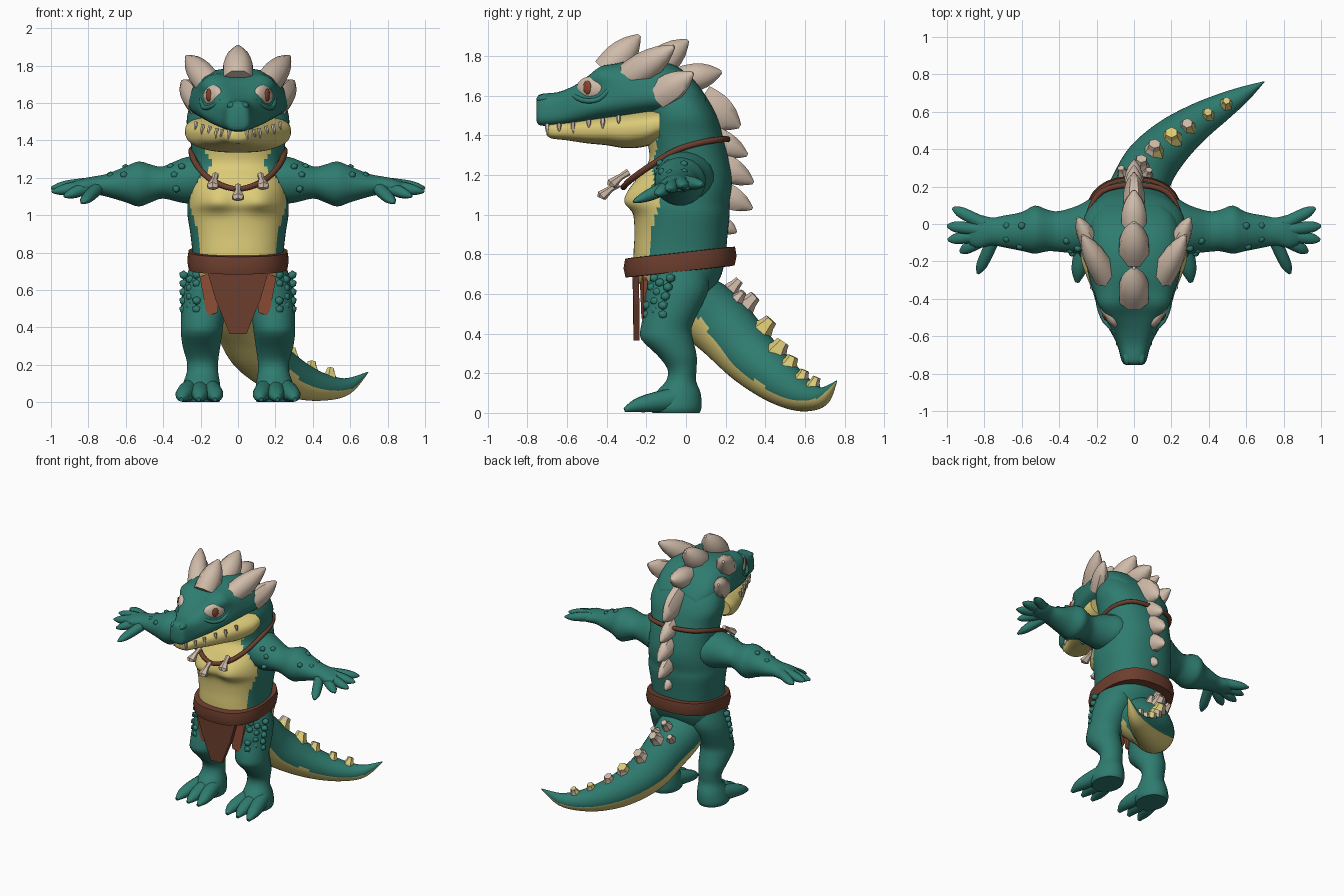
import bpy, bmesh, math
from mathutils import Vector, Matrix

def mat(name, *c):
    m = bpy.data.materials.new(name)
    m.diffuse_color = (*c, 1)
    return m

GREEN = mat("scale green", .028, .2, .16)
YELLOW = mat("belly yellow", .72, .6, .19)
BONE = mat("horn beige", .63, .5, .4)
BELT = mat("dark leather", .15, .048, .027)
CLOTH = mat("light leather", .27, .075, .035)
IRIS = mat("iris brown", .25, .06, .025)
TOOTH = mat("tooth ivory", .72, .62, .52)
Z, Y = (0, 0, 1), (0, 1, 0)

def finish(name, bm, mats, rule=None, mirror=False, smooth=True, warp=None):
    for v in bm.verts if warp else ():
        v.co = warp(v.co)
    bmesh.ops.recalc_face_normals(bm, faces=bm.faces)
    for f in bm.faces:
        if rule and rule(f.calc_center_median(), f.normal):
            f.material_index = 1
    me = bpy.data.meshes.new(name)
    bm.to_mesh(me)
    bm.free()
    ob = bpy.data.objects.new(name, me)
    bpy.context.collection.objects.link(ob)
    for m in mats:
        me.materials.append(m)
    if smooth:
        bpy.ops.object.select_all(action='DESELECT')
        bpy.context.view_layer.objects.active = ob
        ob.select_set(True)
        bpy.ops.object.shade_smooth_by_angle(angle=math.radians(50))
    if mirror:
        ob.modifiers.new("mirror", 'MIRROR')
    return ob

def spline(p, sub, closed=False):
    """Catmull-Rom refinement of a list of tuples."""
    out, n = [], len(p)
    for i in range(n if closed else n - 1):
        q = [p[(i + k) % n] if closed else p[max(0, min(n - 1, i + k))] for k in (-1, 0, 1, 2)]
        for s in range(sub):
            t = s / sub
            out.append(tuple(.5 * (2*b + (c-a)*t + (2*a-5*b+4*c-d)*t*t + (3*b-a-3*c+d)*t**3)
                             for a, b, c, d in zip(*q)))
    return out if closed else out + [p[-1]]

def tube(bm, pts, up=Z, axis=None, seg=16, sub=3, power=2, closed=False):
    """Loft of rings; each point is x, y, z, side radius, up radius and optional taper."""
    pts = spline(pts, sub, closed)
    n, rings = len(pts), []
    for i, p in enumerate(pts):
        a, b = (pts[i - 1], pts[(i + 1) % n]) if closed else (pts[max(0, i - 1)], pts[min(n - 1, i + 1)])
        t = Vector(axis) if axis else Vector(b[:3]) - Vector(a[:3])
        t.normalize()
        side = t.cross(Vector(up)).normalized()
        nrm = side.cross(t)
        taper = p[5] if len(p) > 5 else 0
        ring = []
        for k in range(seg):
            w = 2 * math.pi * (k + .5) / seg
            c, s = math.cos(w), math.sin(w)
            c = math.copysign(abs(c) ** (2 / power), c)
            s = math.copysign(abs(s) ** (2 / power), s)
            ring.append(bm.verts.new(Vector(p[:3]) + side * c * p[3] * (1 - taper * (s + 1) / 2)
                                     + nrm * s * p[4]))
        rings.append(ring)
    for i in range(n if closed else n - 1):
        a, b = rings[i], rings[(i + 1) % n]
        for k in range(seg):
            j = (k + 1) % seg
            bm.faces.new((a[k], a[j], b[j], b[k]))
    if not closed:
        bm.faces.new(rings[0])
        bm.faces.new(rings[-1])

def tubes(name, paths, mats, rule=None, mirror=False, smooth=True, warp=None, **kw):
    bm = bmesh.new()
    for p in paths:
        tube(bm, p, **kw)
    return finish(name, bm, mats, rule, mirror, smooth, warp)

def loft(name, pts, mats, rule=None, **kw):
    return tubes(name, [pts], mats, rule, **kw)

def balls(name, items, m, mirror=True, rot=None, detail=2):
    """Each item is x, y, z, rx, ry, rz."""
    bm = bmesh.new()
    for x, y, z, a, b, c in items:
        M = Matrix.Translation((x, y, z)) @ (rot or Matrix()) @ Matrix.Diagonal((a, b, c, 1))
        bmesh.ops.create_icosphere(bm, subdivisions=detail, radius=1, matrix=M)
    return finish(name, bm, [m], None, mirror)

def spike(base, tip, w, h, blunt=.12):
    b, t = Vector(base), Vector(tip)
    return [(*b.lerp(t, f), w * k, h * k) for f, k in ((0, 1), (.4, 1), (.75, .66), (1, blunt))]

def bell(v, mid, width):
    return math.exp(-((v - mid) / width) ** 2)

# Torso and neck: z, front y, back y, half width
prof = [(.52, -.14, .1, .14), (.6, -.2, .13, .22), (.7, -.26, .18, .25), (.8, -.265, .2, .245), (.9, -.26, .21, .255),
        (1, -.265, .22, .27), (1.06, -.28, .22, .27), (1.13, -.27, .23, .265), (1.2, -.235, .23, .255),
        (1.28, -.185, .215, .245), (1.4, -.2, .185, .255), (1.5, -.2, .155, .275), (1.6, -.2, .1, .25),
        (1.7, -.2, .02, .18), (1.76, -.2, -.08, .08)]

def chest(v):
    if v.y < -.08:
        v.y -= .045 * bell(abs(v.x), .12, .09) * bell(v.z, 1.07, .05 if v.z < 1.07 else .09)
    return v
loft("torso", [(0, (f + b) / 2, z, w, (b - f) / 2) for z, f, b, w in prof], [GREEN, YELLOW],
     lambda c, n: c.z < 1.5 and c.y < -.175 + .045 * bell(c.z, 1.08, .1) + .03 * max(0, min(1, (c.z - 1.22) * 8)),
     up=Y, axis=Z, seg=64, sub=5, power=2.35, warp=chest)

# Head and jaw: y, bottom, top, half width, narrowing towards the top
def head_part(name, prof, m, power, warp=None):
    return loft(name, [(0, y, (b + t) / 2, w, (t - b) / 2, k) for y, b, t, w, k in prof], [m],
                axis=Y, seg=44, sub=4, power=power, warp=warp)

def sockets(v):
    """Sink the eye sockets and the middle of the forehead."""
    v.x *= 1 - .2 * bell(v.y, -.48, .085) * bell(v.z, 1.63, .055)
    if v.z > 1.6:
        v.z -= .04 * bell(v.x, 0, .09) * bell(v.y, -.45, .12)
    return v
head_part("head", [(-.755, 1.475, 1.58, .045, .2), (-.735, 1.45, 1.608, .07, .2), (-.65, 1.45, 1.62, .095, .15),
                   (-.58, 1.455, 1.655, .128, .08), (-.5, 1.465, 1.715, .175, 0), (-.43, 1.475, 1.765, .212, .02),
                   (-.35, 1.485, 1.775, .24, .14), (-.25, 1.5, 1.785, .274, .24), (-.15, 1.51, 1.78, .294, .27),
                   (-.05, 1.5, 1.75, .28, .25), (.04, 1.5, 1.68, .24, .2), (.1, 1.5, 1.6, .18, .2)], GREEN, 2.9, sockets)
head_part("jaw", [(-.705, 1.405, 1.45, .04, 0), (-.68, 1.385, 1.46, .068, -.06), (-.6, 1.375, 1.47, .1, -.06),
                  (-.5, 1.36, 1.485, .15, -.06), (-.4, 1.35, 1.5, .197, -.06), (-.3, 1.335, 1.515, .238, -.06),
                  (-.2, 1.345, 1.53, .275, -.04), (-.13, 1.38, 1.535, .282, 0)], YELLOW, 2.6)
balls("nostril", [(.036, -.715, 1.586, .024, .04, .022)], GREEN)

# Eyes with a lower lid
turn = Matrix.Rotation(math.radians(-33), 4, 'Z')
balls("eye", [(.133, -.482, 1.637, .032, .082, .06)], BONE, rot=turn, detail=3)
balls("iris", [(.157, -.498, 1.642, .009, .024, .036)], IRIS, rot=turn)
tubes("lower_lid", [[(.09, -.58, 1.61, .012, .012), (.155, -.52, 1.577, .014, .013), (.187, -.44, 1.582, .014, .013),
                     (.195, -.38, 1.64, .012, .012)]], [GREEN], mirror=True, seg=10)

# Teeth along the lip
lip = [(.045, -.7, 1.46), (.085, -.64, 1.46), (.112, -.57, 1.465), (.15, -.49, 1.478), (.187, -.42, 1.487), (.222, -.34, 1.5)]
tubes("teeth", [spike((x, y, z), (x + .008, y, z - (.055 if i % 2 == 0 else .042)), .011, .011)
                for i, (x, y, z) in enumerate(lip)], [TOOTH], mirror=True, up=Y, seg=6, sub=1)

# Head horns and dorsal crest
dorsal = [(-.4, 1.72, -.235, 1.905, .083, .085), (-.18, 1.72, .01, 1.88, .085, .085), (-.02, 1.68, .18, 1.72, .072, .075),
          (.07, 1.57, .272, 1.445, .06, .1), (.12, 1.39, .31, 1.3, .055, .07), (.16, 1.26, .34, 1.16, .055, .07),
          (.16, 1.12, .335, 1.03, .048, .065), (.17, .96, .255, .91, .034, .042)]
tubes("dorsal_spikes", [spike((0, y, z), (0, ty, tz), w, h) for y, z, ty, tz, w, h in dorsal],
      [BONE], seg=8, sub=2)
tubes("side_horns", [spike((.14, -.3, 1.68), (.275, -.06, 1.85), .07, .08),
                     spike((.215, -.14, 1.6), (.3, .035, 1.715), .055, .075)],
      [BONE], mirror=True, seg=8, sub=2)

# Tail with pale underside
loft("tail", [(0, .0, .58, .17, .15), (.0, .1, .51, .17, .165), (.03, .2, .42, .155, .16), (.09, .32, .29, .145, .145),
              (.2, .44, .185, .125, .125), (.33, .54, .115, .1, .1), (.46, .62, .08, .075, .072),
              (.58, .69, .085, .045, .045), (.695, .76, .16, .003, .003)], [GREEN, YELLOW],
     lambda c, n: n.z < -.2 and c.z < .56, seg=40, sub=6)
tubes("tail_spikes", [spike(b, t, r, r, .55) for b, t, r in (
    ((.0, .2, .59), (.0, .27, .67), .04), ((.06, .24, .55), (.08, .29, .61), .035), ((-.05, .24, .53), (-.07, .3, .59), .035),
    ((.03, .26, .5), (.04, .35, .59), .055), ((.1, .35, .38), (.11, .43, .47), .06), ((.28, .5, .2), (.285, .54, .285), .052))],
      [BONE, YELLOW], lambda c, n: c.z < .47 and n.x > .3, smooth=False, seg=6, sub=1)
tubes("tail_studs", [spike(b, t, r, r, .55) for b, t, r in (
    ((.2, .43, .27), (.2, .49, .36), .062),
    ((.39, .57, .14), (.395, .6, .215), .042), ((.49, .63, .11), (.495, .66, .18), .037))],
      [YELLOW, BONE], lambda c, n: n.y > .75, smooth=False, seg=6, sub=1)

# Legs, feet and toes
loft("leg", [(.15, -.03, .72, .11, .14), (.165, -.045, .62, .13, .16), (.18, -.07, .52, .125, .14),
             (.19, -.1, .43, .115, .13), (.195, -.095, .37, .112, .132), (.195, -.045, .29, .1, .1),
             (.19, -.02, .22, .085, .074), (.19, -.025, .16, .085, .077), (.195, -.04, .1, .1, .115),
             (.2, -.05, .03, .11, .13), (.2, -.05, 0, .1, .12)], [GREEN], mirror=True, up=Y, axis=Z, seg=20)
tubes("toes", [[(x0, -.05, .07, .05, .06), (x0 * .4 + x1 * .6, -.17, .052, .05, .05),
                (x1, -.25, .036, .04, .035), (x1 * 1.03, -.31, .014, .012, .012)]
               for x0, x1 in ((.15, .12), (.2, .205), (.25, .295))], [GREEN], mirror=True, seg=12)

# Arms, hands and fingers
loft("arm", [(.12, .0, 1.2, .14, .12), (.22, -.01, 1.19, .15, .13), (.3, -.03, 1.185, .13, .12), (.4, -.04, 1.175, .11, .087),
             (.46, -.035, 1.17, .112, .1), (.53, -.03, 1.167, .13, .122), (.6, -.04, 1.165, .105, .097),
             (.7, -.04, 1.16, .085, .062), (.76, -.04, 1.16, .075, .05), (.83, -.04, 1.155, .09, .042),
             (.88, -.04, 1.15, .07, .03)], [GREEN], mirror=True, axis=(1, 0, 0), seg=20)
tubes("fingers", [[(*a, .036, .034), (*Vector(a).lerp(Vector(b), .5), .034, .032),
                   (*Vector(a).lerp(Vector(b), .8), .028, .022), (*b, .008, .006)] for a, b in (
    ((.8, .0, 1.165), (.97, .085, 1.15)), ((.82, -.03, 1.165), (1, -.01, 1.145)),
    ((.82, -.06, 1.155), (.995, -.085, 1.125)), ((.75, -.08, 1.145), (.835, -.265, 1.065)),
    ((.8, -.08, 1.15), (.93, -.15, 1.1)))], [GREEN], mirror=True, seg=10)

# Raised scales on thighs and arms
thigh = [(.22 + .035 * j, -.195 + .04 * j + max(0, i - 2) * .012, .45 + .046 * i + (.022 if j % 2 else 0), .027, .027, .025)
         for i in range(6) for j in range(3) if (i * 3 + j) % 7 != 2]
balls("thigh_scales", thigh, GREEN, detail=1)
balls("arm_scales", [(x, y, z, .022, .022, .02) for x, y, z in (
    (.36, -.09, 1.26), (.34, -.14, 1.215), (.3, -.13, 1.26), (.6, -.01, 1.255), (.68, -.08, 1.21), (.68, -.01, 1.215),
    (.61, -.12, 1.215), (.33, -.155, 1.14))], GREEN, detail=1)

# Belt and loincloth
loft("belt", [(0, -.03, .712, .235, .25), (0, -.03, .714, .265, .278), (0, -.03, .76, .272, .288),
              (0, -.03, .808, .265, .28), (0, -.03, .81, .235, .25)], [BELT],
     up=Y, axis=(0, -.11, 1), seg=32, sub=1, power=2.5)

def flap(name, outline, m, thick, mirror=False):
    bm = bmesh.new()
    f = bm.faces.new([bm.verts.new(p) for p in outline])
    new = bmesh.ops.extrude_face_region(bm, geom=[f])["geom"]
    bmesh.ops.translate(bm, vec=(0, thick, 0), verts=[v for v in new if isinstance(v, bmesh.types.BMVert)])
    return finish(name, bm, [m], None, mirror, False)
flap("loincloth", [(-.17, -.27, .72), (.17, -.27, .72), (.12, -.265, .55), (.045, -.265, .365), (-.045, -.265, .365),
                   (-.12, -.265, .55)], BELT, .03)
flap("side_cloth", [(.08, -.235, .72), (.205, -.215, .67), (.165, -.215, .46), (.11, -.225, .48)], CLOTH, .02, True)

# Necklace cord and hanging teeth
half = [(.12, -.28, 1.175), (.2, -.19, 1.24), (.245, -.06, 1.32), (.24, .06, 1.36), (.17, .175, 1.38)]
cord = [(0, -.315, 1.14)] + half + [(0, .21, 1.38)] + [(-x, y, z) for x, y, z in half[::-1]]
loft("necklace", [(*p, .016, .016) for p in cord], [BELT], closed=True, seg=8, sub=4)
tubes("necklace_teeth", [[(x, y, z, .018, .018), (x * 1.05, y - .04, z - .025, .016, .016),
                          (x * 1.12, y - .085, z - .06, .036, .028), (x * 1.12, y - .09, z - .072, .024, .018)]
                         for x, y, z in ((0, -.34, 1.155), (.12, -.29, 1.215), (-.12, -.29, 1.215))],
      [BONE], smooth=False, seg=6, sub=1)
